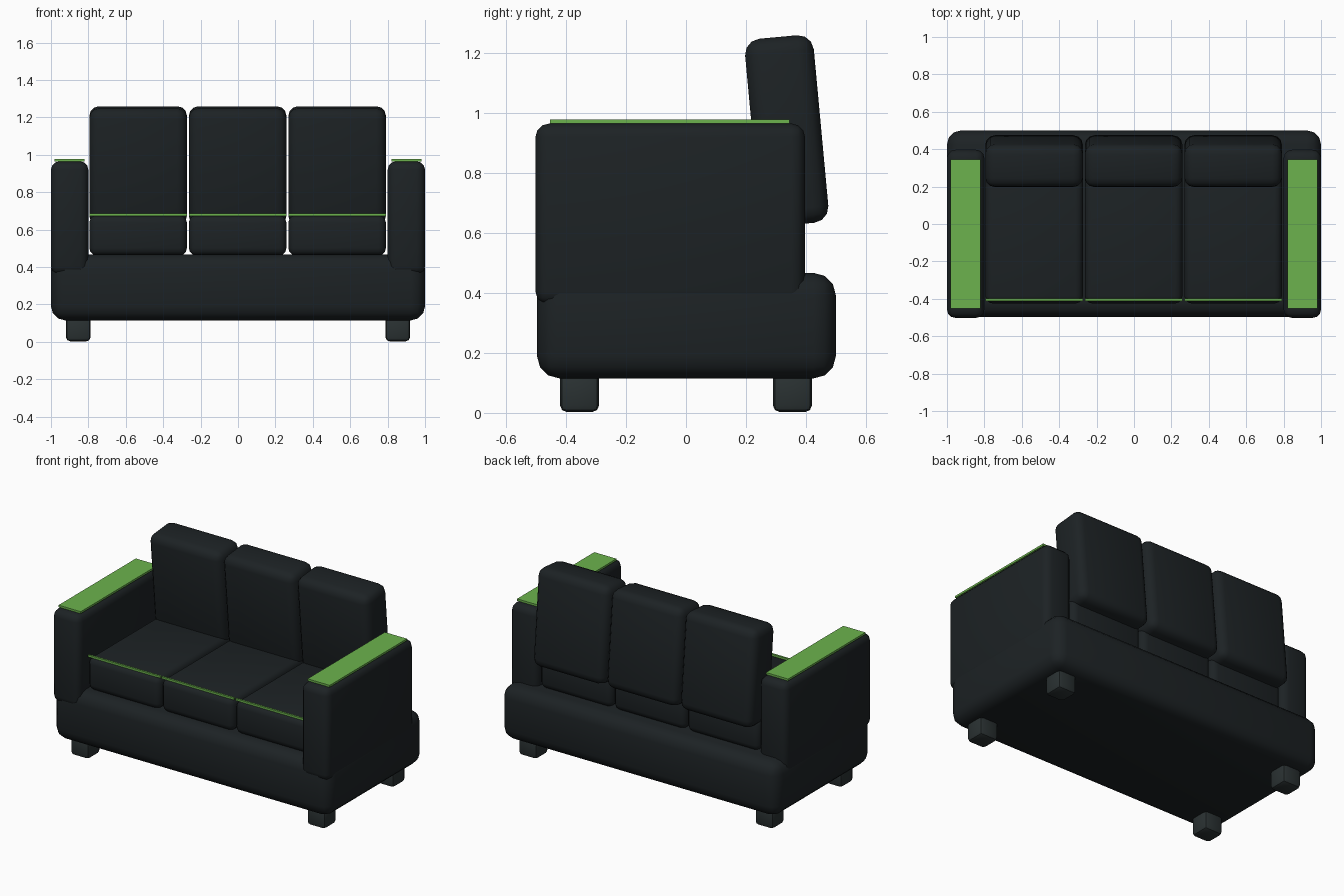
import bpy, math

if "Cube" in bpy.data.objects:
    bpy.data.objects.remove(bpy.data.objects["Cube"])


def material(name, rgb):
    m = bpy.data.materials.new(name)
    m.diffuse_color = (*rgb, 1)
    m.use_nodes = True
    m.node_tree.nodes["Principled BSDF"].inputs["Base Color"].default_value = m.diffuse_color
    return m


DARK = material("dark_fabric", (0.012, 0.016, 0.018))
FOOT = material("foot_grey", (0.023, 0.031, 0.032))
GREEN = material("green_trim", (0.15, 0.45, 0.075))


def box(name, x, y, z, mat, bevel=0.0, segments=3, tilt=0.0):
    """Rounded box from (min, max) ranges, optionally tilted about x."""
    bpy.ops.mesh.primitive_cube_add(
        size=1, location=[(a + b) / 2 for a, b in (x, y, z)])
    ob = bpy.context.object
    ob.name = name
    ob.scale = [b - a for a, b in (x, y, z)]
    bpy.ops.object.transform_apply(location=False, rotation=False, scale=True)
    ob.data.materials.append(mat)
    if bevel:
        mod = ob.modifiers.new("rounding", 'BEVEL')
        mod.width = bevel
        mod.segments = segments
        bpy.ops.object.modifier_apply(modifier=mod.name)
        bpy.ops.object.shade_smooth_by_angle(angle=math.radians(35))
    ob.rotation_euler.x = tilt
    return ob


# Base
box("base", (-1, 1), (-0.497, 0.5), (0.115, 0.467), DARK, 0.075)

# Arms with green top panels, and feet, on both sides
for side, s in (("left", -1), ("right", 1)):
    def span(a, b):
        return tuple(sorted((s * a, s * b)))
    box(f"{side}_arm", span(0.8, 1.0), (-0.502, 0.397), (0.36, 0.965), DARK, 0.045)
    box(f"{side}_arm_panel", span(0.82, 0.98), (-0.453, 0.345), (0.965, 0.978), GREEN)
    for end, y in (("front", (-0.42, -0.29)), ("back", (0.29, 0.42))):
        box(f"{end}_{side}_foot", span(0.788, 0.92), y, (0.003, 0.14), FOOT, 0.022, 2)

# Three seat cushions with piping, and three leaning back cushions
for i, x in enumerate((-0.534, -0.002, 0.53)):
    w = (x - 0.261, x + 0.261)
    box(f"seat_cushion_{i + 1}", w, (-0.425, 0.39), (0.462, 0.676), DARK, 0.04)
    box(f"seat_piping_{i + 1}", w, (-0.412, -0.399), (0.673, 0.686), GREEN)
    box(f"back_cushion_{i + 1}", w, (0.221, 0.451), (0.627, 1.255), DARK, 0.052,
        tilt=math.radians(5.3))
